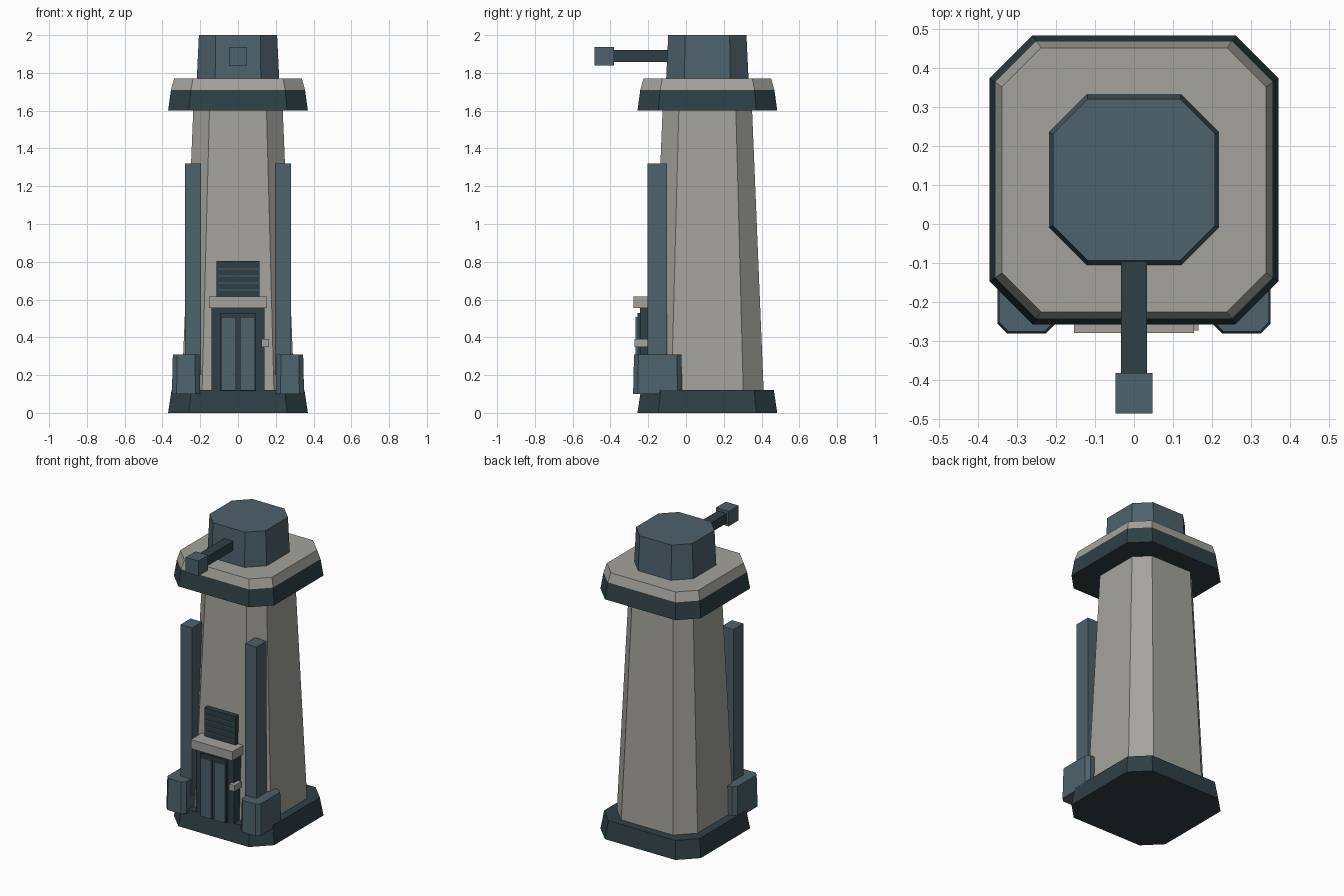
import bpy
import bmesh

cube = bpy.data.objects.get("Cube")
if cube:
    bpy.data.objects.remove(cube, do_unlink=True)


def material(name, rgb):
    mat = bpy.data.materials.new(name)
    mat.use_nodes = True
    mat.diffuse_color = (*rgb, 1)
    mat.node_tree.nodes["Principled BSDF"].inputs["Base Color"].default_value = (*rgb, 1)
    return mat


STONE = material("warm grey stone", (0.37, 0.365, 0.33))
STEEL = material("blue grey steel", (0.076, 0.122, 0.15))
DARK = material("dark slate", (0.028, 0.051, 0.061))
TOWER_Y = 0.113


def loft(name, mat, sections, centre=(0, TOWER_Y)):
    """Stack chamfered rectangles (z, half x, half y, chamfer) into a closed solid."""
    bm = bmesh.new()
    rings = []
    for z, hx, hy, c in sections:
        pts = [(hx, c - hy), (hx, hy - c), (hx - c, hy), (c - hx, hy),
               (-hx, hy - c), (-hx, c - hy), (c - hx, -hy), (hx - c, -hy)]
        rings.append([bm.verts.new((centre[0] + x, centre[1] + y, z)) for x, y in pts])
    for low, high in zip(rings, rings[1:]):
        for i in range(8):
            j = (i + 1) % 8
            bm.faces.new((low[i], low[j], high[j], high[i]))
    bm.faces.new(rings[0][::-1])
    bm.faces.new(rings[-1])
    return finish(name, mat, bm)


def box(name, mat, xs, ys, zs):
    """Axis-aligned box between the given limits."""
    bm = bmesh.new()
    bmesh.ops.create_cube(bm, size=1)
    for v in bm.verts:
        v.co = [lim[0] if c < 0 else lim[1] for c, lim in zip(v.co, (xs, ys, zs))]
    return finish(name, mat, bm)


def finish(name, mat, bm):
    bmesh.ops.recalc_face_normals(bm, faces=bm.faces)
    mesh = bpy.data.meshes.new(name)
    bm.to_mesh(mesh)
    bm.free()
    mesh.materials.append(mat)
    obj = bpy.data.objects.new(name, mesh)
    bpy.context.collection.objects.link(obj)
    return obj


# Tower stack
loft("base", DARK, [(0, 0.37, 0.37, 0.11), (0.12, 0.352, 0.352, 0.105)])
loft("tower_body", STONE, [(0.12, 0.298, 0.298, 0.108), (1.6, 0.237, 0.237, 0.086)])
loft("gallery_lower", DARK, [(1.6, 0.37, 0.37, 0.11), (1.71, 0.355, 0.355, 0.105)])
loft("gallery_upper", STONE, [(1.71, 0.355, 0.355, 0.105), (1.77, 0.338, 0.338, 0.1)])
loft("head", STEEL, [(1.77, 0.218, 0.218, 0.097), (2.0, 0.207, 0.207, 0.089)])

# Arm reaching forward from the head
box("arm", DARK, (-0.033, 0.033), (-0.385, -0.05), (1.857, 1.92))
box("arm_tip", STEEL, (-0.047, 0.047), (-0.485, -0.382), (1.838, 1.938))

# Front pillars and their footings
for side, s in (("left", 1), ("right", -1)):
    box(f"pillar_{side}", STEEL, sorted((s * 0.196, s * 0.28)), (-0.205, -0.1), (0.2, 1.32))
    loft(f"footing_{side}", STEEL,
         [(0.1, 0.075, 0.13, 0.025), (0.31, 0.07, 0.125, 0.023)], (s * 0.275, -0.15))

# Doorway
box("door_frame", DARK, (-0.14, 0.14), (-0.243, -0.1), (0.11, 0.555))
box("door_backing", DARK, (-0.096, 0.096), (-0.256, -0.2), (0.115, 0.53))
for side, s in (("left", 1), ("right", -1)):
    box(f"door_panel_{side}", STEEL, sorted((s * 0.01, s * 0.09)), (-0.268, -0.22), (0.118, 0.507))
box("lintel", STONE, (-0.153, 0.153), (-0.279, -0.12), (0.555, 0.615))
box("door_control", STONE, (0.125, 0.165), (-0.273, -0.2), (0.35, 0.39))

# Vent above the door
box("vent", DARK, (-0.115, 0.115), (-0.19, -0.12), (0.61, 0.805))
for i in range(4):
    z = 0.647 + i * 0.037
    box(f"vent_slat_{i + 1}", STEEL, (-0.105, 0.105), (-0.194, -0.187), (z, z + 0.006))
